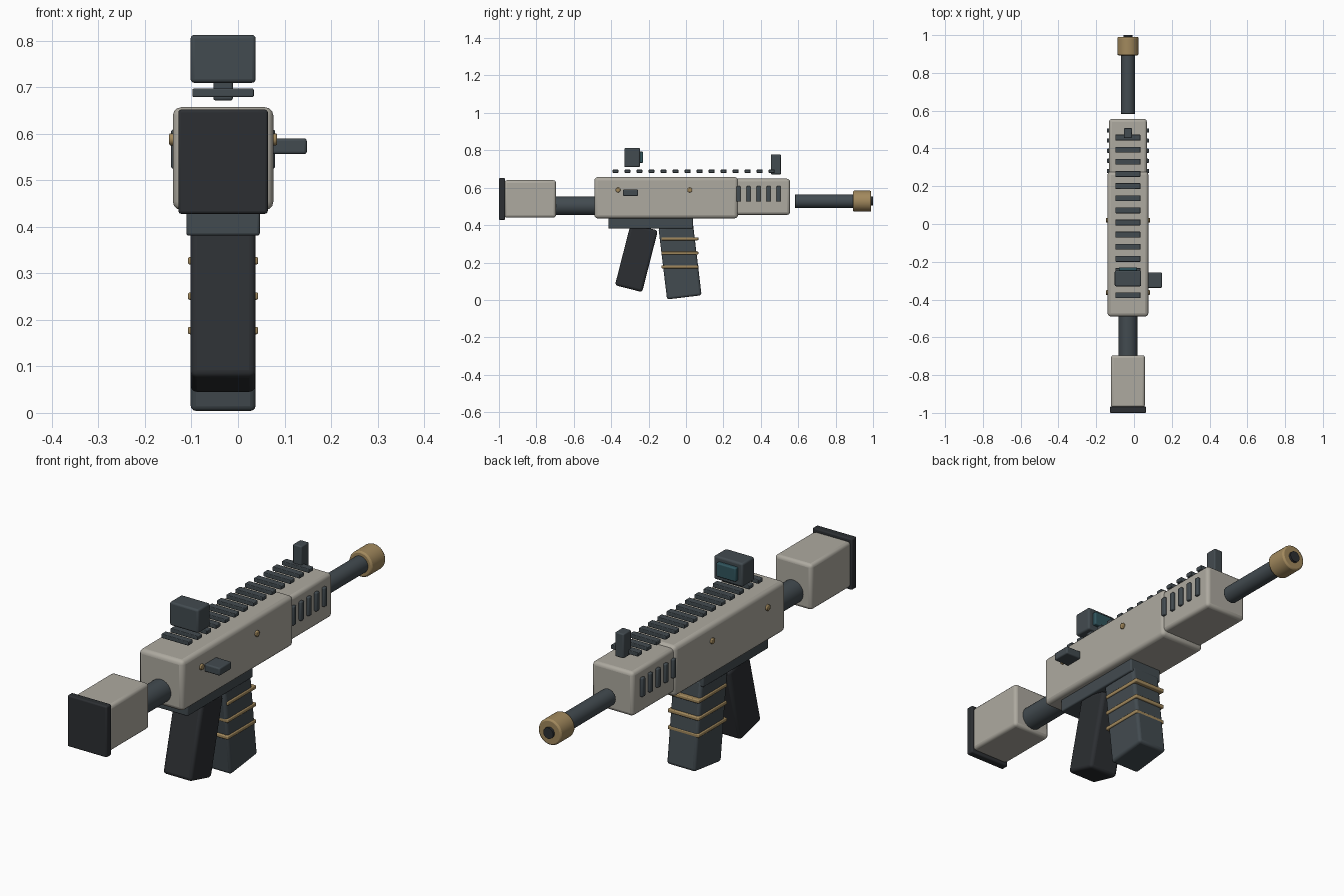
import bpy, math

if "Cube" in bpy.data.objects:
    bpy.data.objects.remove(bpy.data.objects["Cube"])

CX = -0.032  # centre plane of the body


def material(name, r, g, b):
    m = bpy.data.materials.new(name)
    m.diffuse_color = (r, g, b, 1)
    m.use_nodes = True
    m.node_tree.nodes["Principled BSDF"].inputs["Base Color"].default_value = m.diffuse_color
    return m


TAN = material("warm_grey", 0.42, 0.40, 0.35)
STEEL = material("steel", 0.055, 0.07, 0.08)
BLACK = material("rubber", 0.025, 0.028, 0.032)
BRASS = material("brass", 0.36, 0.25, 0.11)
GLASS = material("glass", 0.03, 0.09, 0.11)


def finish(ob, name, mat, bevel, segments=3):
    ob.name = name
    ob.data.materials.append(mat)
    if bevel:
        mod = ob.modifiers.new("bevel", 'BEVEL')
        mod.width, mod.segments = bevel, segments
        mod.limit_method = 'ANGLE'
    bpy.ops.object.shade_smooth_by_angle(angle=math.radians(35))
    return ob


def box(name, mat, size, y, z, x=CX, tilt=0, bevel=0.005):
    bpy.ops.mesh.primitive_cube_add(size=1)
    ob = bpy.context.object
    ob.scale = size
    bpy.ops.object.transform_apply(location=False, rotation=False, scale=True)
    ob.location = (x, y, z)
    ob.rotation_euler.x = tilt
    return finish(ob, name, mat, bevel)


def rod(name, mat, radius, y0, y1, z, bevel=0.004):
    bpy.ops.mesh.primitive_cylinder_add(vertices=32, radius=radius, depth=y1 - y0,
                                        location=(CX, (y0 + y1) / 2, z),
                                        rotation=(math.pi / 2, 0, 0))
    return finish(bpy.context.object, name, mat, bevel, 2)


# Main housing
box("receiver", TAN, (0.216, 0.768, 0.221), -0.106, 0.5465, bevel=0.018)
box("handguard", TAN, (0.20, 0.30, 0.193), 0.406, 0.5515, bevel=0.015)
box("lower_frame", STEEL, (0.158, 0.452, 0.06), -0.189, 0.411, bevel=0.006)

# Stock
rod("stock_tube", STEEL, 0.05, -0.72, -0.47, 0.503)
box("stock", TAN, (0.18, 0.277, 0.20), -0.8335, 0.54, bevel=0.014)
box("butt_pad", BLACK, (0.192, 0.033, 0.224), -0.9835, 0.54, bevel=0.006)

# Barrel and muzzle
rod("barrel", STEEL, 0.037, 0.582, 0.91, 0.528)
rod("muzzle", BRASS, 0.056, 0.893, 0.99, 0.528, bevel=0.007)
rod("bore", BLACK, 0.024, 0.96, 1.0, 0.528, bevel=0)

# Grip and magazine lean in opposite directions
box("grip", BLACK, (0.14, 0.15, 0.34), -0.265, 0.225, tilt=-0.25, bevel=0.014)
box("magazine", STEEL, (0.14, 0.186, 0.385), -0.032, 0.205, tilt=0.12, bevel=0.012)
for z in (0.327, 0.251, 0.177):
    box("magazine_band", BRASS, (0.151, 0.198, 0.016), -0.033, z, bevel=0.004)

# Top rail slats
for i in range(14):
    box("rail_slat", STEEL, (0.132, 0.031, 0.018), -0.377 + i * 0.0642, 0.688, bevel=0.003)

# Sights
box("optic", STEEL, (0.14, 0.084, 0.103), -0.288, 0.761, bevel=0.008)
box("optic_lens", GLASS, (0.095, 0.03, 0.06), -0.244, 0.763, bevel=0.005)
box("front_sight", STEEL, (0.042, 0.053, 0.107), 0.481, 0.725, bevel=0.005)

# Side details: vents, pins, charging handle
for side in (-1, 1):
    for i in range(5):
        box("vent", STEEL, (0.02, 0.022, 0.084), 0.281 + i * 0.0535, 0.567,
            x=CX + side * 0.102, bevel=0.005)
    for y in (-0.363, 0.02):
        bpy.ops.mesh.primitive_cylinder_add(vertices=20, radius=0.013, depth=0.024,
                                            location=(CX + side * 0.104, y, 0.588),
                                            rotation=(0, math.pi / 2, 0))
        finish(bpy.context.object, "pin", BRASS, 0.003, 2)
box("charging_handle", STEEL, (0.09, 0.082, 0.034), -0.297, 0.573, x=0.103, bevel=0.006)
